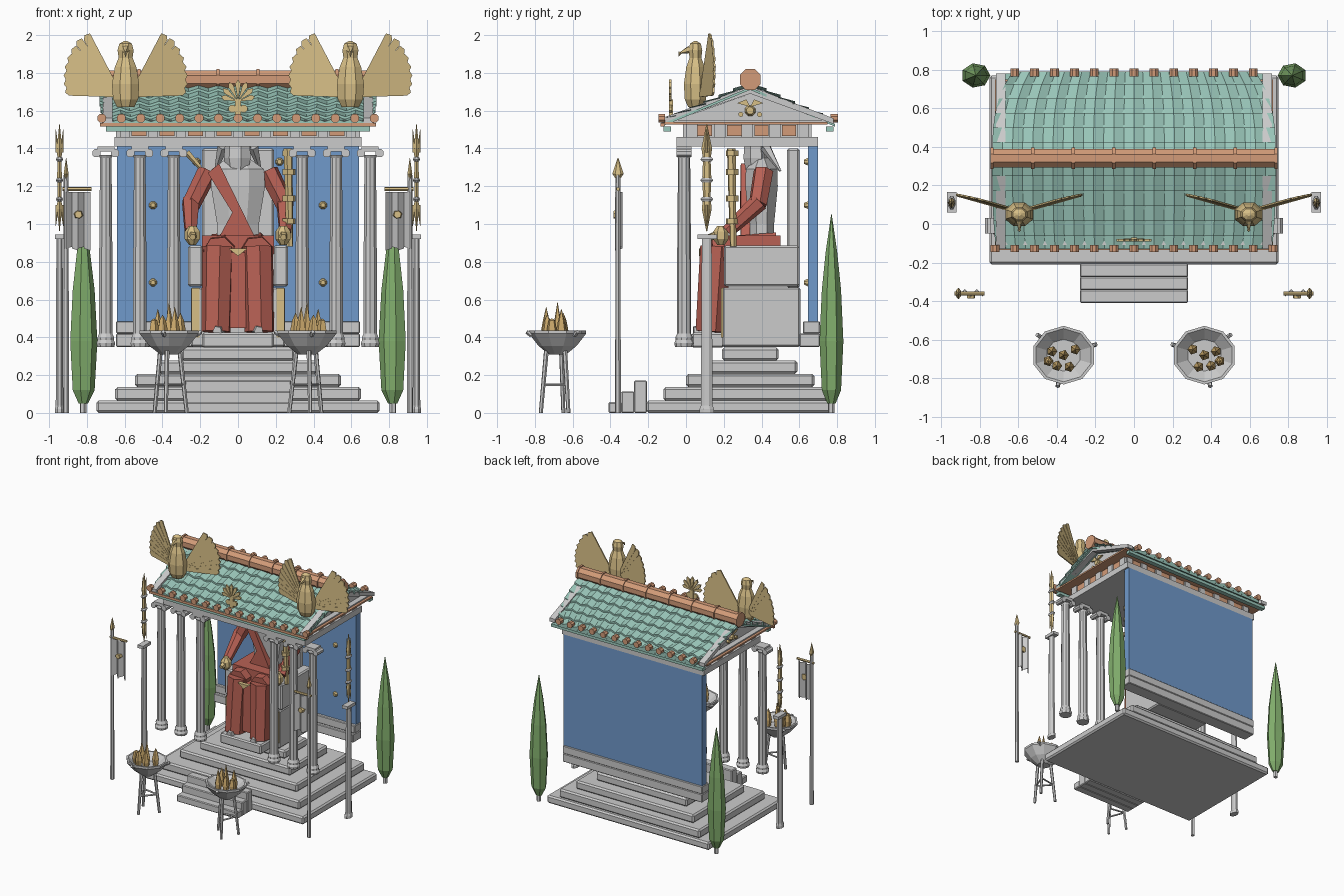
import bpy, bmesh, math
from mathutils import Vector as V

COLORS = dict(gold=(.68, .52, .24, 1), terracotta=(.65, .33, .19, 1), green=(.33, .58, .5, 1),
              blue=(.16, .32, .6, 1), red=(.48, .12, .09, 1), leaf=(.22, .42, .15, 1), flame=(.6, .4, .15, 1))
MATS = {}

def finish(name, bm, color=None, mirror=False, bevel=0):
    bmesh.ops.recalc_face_normals(bm, faces=bm.faces)
    me = bpy.data.meshes.new(name)
    bm.to_mesh(me); bm.free()
    ob = bpy.data.objects.new(name, me)
    bpy.context.collection.objects.link(ob)
    if color:
        if color not in MATS:
            MATS[color] = bpy.data.materials.new(color)
            MATS[color].diffuse_color = COLORS[color]
        me.materials.append(MATS[color])
    if bevel:
        m = ob.modifiers.new("bevel", 'BEVEL'); m.width = bevel; m.segments = 1
    if mirror:
        m = ob.modifiers.new("mirror", 'MIRROR'); m.use_mirror_merge = False
    return ob

def loft(bm, rings):
    vs = [[bm.verts.new(p) for p in r] for r in rings]
    n = len(rings[0])
    for a, b in zip(vs, vs[1:]):
        for i in range(n):
            bm.faces.new((a[i], a[(i+1) % n], b[(i+1) % n], b[i]))
    bm.faces.new(vs[0]); bm.faces.new(vs[-1])

def slab(bm, pts, off):
    loft(bm, [[V(p) for p in pts], [V(p) + V(off) for p in pts]])

def box(bm, x0, x1, y0, y1, z0, z1):
    slab(bm, [(x0, y0, z0), (x1, y0, z0), (x1, y1, z0), (x0, y1, z0)], (0, 0, z1 - z0))

def rod(bm, p, q, r1, r2, n=6):
    p, q = V(p), V(q)
    d = (q - p).normalized()
    u = d.orthogonal().normalized(); w = d.cross(u)
    def ring(c, r):
        return [c + r*(math.cos(t)*u + math.sin(t)*w) for t in [2*math.pi*(i+.5)/n for i in range(n)]]
    loft(bm, [ring(p, r1), ring(q, max(r2, .001))])

def lathe(bm, x, y, prof, n=8, sx=1, sy=1):
    loft(bm, [[(x + sx*r*math.cos(2*math.pi*(i+.5)/n), y + sy*r*math.sin(2*math.pi*(i+.5)/n), z)
               for i in range(n)] for r, z in prof])

# stepped base and front stair
bm = bmesh.new()
for hx, y0, y1, z0, z1 in [(.75, -.21, .77, 0, .065), (.65, -.12, .75, .065, .137), (.545, 0, .68, .137, .207),
                           (.42, .09, .59, .207, .277), (.3, .19, .49, .277, .345)]:
    box(bm, -hx, hx, y0, y1, z0, z1)
finish("stepped_base", bm, bevel=.012)
bm = bmesh.new()
for i in range(3):
    box(bm, -.28, .28, -.41 + .067*i, -.34 + .067*i, 0, .057*(i+1))
finish("front_stair", bm, bevel=.006)

# columns with scroll capitals
bm = bmesh.new()
for x in (.70, .52, .34):
    lathe(bm, x, -.01, [(.048, .35), (.052, .37), (.045, .385), (.046, .4), (.037, .42), (.037, .8), (.032, 1.35), (.04, 1.365)], 10)
    box(bm, x-.045, x+.045, -.05, .03, 1.385, 1.41)
    for s in (-1, 1):
        rod(bm, (x+s*.05, -.05, 1.375), (x+s*.05, .03, 1.375), .023, .023, 8)
finish("columns", bm, mirror=True)

# back wall
bm = bmesh.new(); box(bm, -.64, .64, .645, .7, .48, 1.41); finish("back_wall", bm, "blue")
bm = bmesh.new(); box(bm, -.645, .645, .6, .71, .35, .42); box(bm, -.645, .645, .62, .71, .42, .485)
finish("wall_plinth", bm, bevel=.005)
bm = bmesh.new()
for x, z in [(.45, .69), (.22, 1.33), (.45, 1.1)]:
    rod(bm, (x, .645, z), (x, .625, z), .022, .012, 8)
finish("wall_rosettes", bm, "gold", mirror=True)

# entablature
bm = bmesh.new()
box(bm, -.655, .655, -.05, .70, 1.41, 1.46)
box(bm, -.62, .62, .0, .65, 1.46, 1.53)
for i in range(9):
    x = -.6 + .15*i
    box(bm, x-.025, x+.025, -.015, .665, 1.46, 1.53)
for y in (.03, .18, .325, .47, .62):
    box(bm, -.645, .645, y-.03, y+.03, 1.46, 1.53)
box(bm, -.70, .70, -.11, .74, 1.53, 1.55)
finish("entablature", bm)
bm = bmesh.new()
for i in range(8):
    x = -.525 + .15*i
    box(bm, x-.04, x+.04, -.008, .658, 1.465, 1.525)
for y in (.255, .545, .1, .4):
    box(bm, -.635, .635, y-.038, y+.038, 1.465, 1.525)
box(bm, -.73, .73, -.135, -.115, 1.515, 1.535)
box(bm, -.72, .72, -.12, .75, 1.527, 1.54)
finish("frieze_panels", bm, "terracotta")

# gables with raking cornices
bm = bmesh.new()
slab(bm, [(-.655, -.06, 1.55), (-.655, .74, 1.55), (-.655, .34, 1.69)], (1.31, 0, 0))
for s in (-1, 1):
    x = s*.69 - .025
    slab(bm, [(x, -.13, 1.53), (x, .34, 1.69), (x, .34, 1.73), (x, -.13, 1.56)], (.05, 0, 0))
    slab(bm, [(x, .78, 1.53), (x, .34, 1.69), (x, .34, 1.73), (x, .78, 1.56)], (.05, 0, 0))
finish("gables", bm)
bm = bmesh.new()
rod(bm, (.655, .34, 1.6), (.68, .34, 1.6), .03, .02, 8)
for s in (-1, 1):
    slab(bm, [(.66, .34, 1.62), (.66, .34+s*.07, 1.64), (.66, .34+s*.02, 1.66)], (.015, 0, 0))
    rod(bm, (.655, .34+s*.05, 1.58), (.675, .34+s*.05, 1.58), .014, .014, 6)
finish("gable_ornament", bm, "gold", mirror=True)

# wavy overlapping roof tiles
bm = bmesh.new()
ROWS, N = 6, 14*4
for y1, x_eave in [(-.13, .715), (.79, .63)]:
    def pt(t, u, lift):
        half = .735 - (.735 - x_eave)*t**3
        wave = .009*math.cos(u*14*2*math.pi)
        return (half*(2*u-1), .34 + (y1-.34)*t, 1.735 - .2*t + .02*t*(t-1) + wave + lift)
    for r in range(ROWS):
        t0, t1 = r/ROWS, min(1, (r+1.15)/ROWS)
        for i in range(N):
            a, b = i/N, (i+1)/N
            q = [bm.verts.new(p) for p in (pt(t0, a, 0), pt(t0, b, 0), pt(t1, b, .016), pt(t1, a, .016))]
            bm.faces.new(q)
            lo = [bm.verts.new(p) for p in (pt(t1, a, .016), pt(t1, b, .016), pt(t1, b, -.012), pt(t1, a, -.012))]
            bm.faces.new(lo)
    slab(bm, [(-x_eave, y1, 1.515), (-.735, .34, 1.71), (.735, .34, 1.71), (x_eave, y1, 1.515)], (0, 0, .014))
    ys = -.1 if y1 < 0 else .76
    box(bm, -.7, .7, ys-.02, ys+.02, 1.49, 1.515)
bmesh.ops.remove_doubles(bm, verts=bm.verts, dist=.0001)
finish("roof_tiles", bm, "green")

# ridge beam and eave discs
bm = bmesh.new()
rod(bm, (-.74, .34, 1.765), (.74, .34, 1.765), .052, .052, 8)
for i in range(8):
    x = -.735 + .21*i
    rod(bm, (x-.008, .34, 1.765), (x+.008, .34, 1.765), .06, .06, 8)
for i in range(15):
    x = -.721 + .103*i
    rod(bm, (x, -.11, 1.56), (x, -.145, 1.56), .025, .025, 8)
    if abs(x) < .66:
        rod(bm, (x, .765, 1.56), (x, .805, 1.56), .025, .025, 8)
finish("ridge_and_eave_discs", bm, "terracotta")

# front palmette
bm = bmesh.new()
for i in range(7):
    a = math.radians(15 + 25*i); c, s = math.cos(a), math.sin(a)
    L = .085 + .03*s
    slab(bm, [(0, -.09, 1.65), (L*c*.8 - .015*s, -.09, 1.65+L*s*.8+.015*c), (L*c, -.09, 1.65+L*s),
              (L*c*.8 + .015*s, -.09, 1.65+L*s*.8-.015*c)], (0, .012, 0))
box(bm, -.015, .015, -.09, -.07, 1.57, 1.66)
for s in (-1, 1):
    rod(bm, (s*.03, -.09, 1.61), (s*.03, -.075, 1.61), .022, .022, 8)
finish("front_palmette", bm, "gold")

# roof birds with fanned wings
bm = bmesh.new()
X, Y = .595, .05
lathe(bm, X, Y, [(.05, 1.62), (.072, 1.66), (.078, 1.74), (.062, 1.83), (.04, 1.88), (.046, 1.92), (.036, 1.955), (.01, 1.968)], 8, 1, .85)
rod(bm, (X, Y-.03, 1.925), (X, Y-.085, 1.905), .022, .003, 5)
rod(bm, (X, Y-.08, 1.91), (X, Y-.09, 1.885), .01, .001, 4)
for s in (-1, 1):
    for i in range(8):
        a = math.radians(5 + 8*i); c, d = math.cos(a), math.sin(a)
        L = .29 + .09*i/7 - (.012 if i == 7 else 0)
        def f(l, w):
            x = l*c - w*d
            return (X + s*(.03 + x), Y + .01 + .28*x + .002*i, 1.682 + l*d + w*c)
        slab(bm, [f(.02, -.012), f(L-.02, -.026), f(L, -.01), f(L-.005, .02), f(.02, .012)], (0, .01, 0))
finish("roof_birds", bm, "gold", mirror=True)

# throne and footstool
bm = bmesh.new()
box(bm, -.25, .25, .19, .605, .35, .665)
box(bm, .185, .265, .2, .6, .67, .885); box(bm, -.265, -.185, .2, .6, .67, .885)
box(bm, -.19, .19, .535, .6, .66, 1.4)
box(bm, -.19, .19, .03, .2, .345, .425)
finish("throne", bm, bevel=.01)

# seated figure: body
bm = bmesh.new()
lathe(bm, 0, .40, [(.12, .9), (.12, 1.0), (.155, 1.2), (.15, 1.29), (.06, 1.35), (.05, 1.4)], 8, 1, .6)
lathe(bm, 0, .37, [(.02, 1.2), (.06, 1.28), (.075, 1.35), (.07, 1.41)], 7, 1, .9)
for i in range(5):
    x = -.08 + .04*i
    rod(bm, (x, .42, 1.41), (x*1.5, .5, 1.28), .03, .006, 5)
for s in (-1, 1):
    rod(bm, (s*.1, .12, .44), (s*.11, .04, .435), .035, .025, 5)
finish("figure_body", bm)

# seated figure: robe
bm = bmesh.new()
for s in (-1, 1):
    rod(bm, (s*.115, .13, .43), (s*.105, .16, .88), .08, .085, 7)
    rod(bm, (s*.1, .14, .85), (s*.09, .48, .87), .085, .09, 7)
    rod(bm, (s*.16, .41, 1.28), (s*.25, .38, 1.1), .055, .05, 6)
    rod(bm, (s*.25, .39, 1.12), (s*.25, .22, .96), .05, .035, 6)
box(bm, -.19, .19, .2, .5, .84, .94)
box(bm, -.1, .1, .12, .2, .45, .85)
slab(bm, [(-.16, .3, 1.27), (-.1, .29, 1.32), (.09, .29, .93), (-.1, .29, .93), (-.03, .285, 1.06)], (0, .05, 0))
finish("figure_robe", bm, "red")

# throne gold: arm heads, scepter, buckle
bm = bmesh.new()
for s in (-1, 1):
    lathe(bm, s*.24, .185, [(.02, .89), (.042, .92), (.042, .96), (.02, .99)], 7)
    rod(bm, (s*.24, .16, .94), (s*.24, .12, .93), .025, .018, 5)
    box(bm, s*.225-.02, s*.225+.02, .185, .2, .4, .66)
rod(bm, (.275, .25, .88), (.265, .24, 1.4), .018, .024, 6)
for z in (1.0, 1.12, 1.26, 1.36):
    rod(bm, (.27, .245, z), (.27, .245, z+.03), .035, .035, 6)
rod(bm, (-.27, .24, 1.38), (-.2, .24, 1.3), .018, .012, 5)
slab(bm, [(-.05, .07, .87), (.05, .07, .87), (0, .07, .83)], (0, .03, 0))
finish("throne_gold", bm, "gold")

# side pillars with gilded bolts
bm = bmesh.new()
lathe(bm, .945, .11, [(.03, 0), (.03, .02), (.024, .04), (.02, .92)], 8, .9, 1.4)
box(bm, .92, .97, .06, .165, .92, .945)
for z in (1.12, 1.22, 1.33):
    lathe(bm, .945, .11, [(.024, z), (.034, z+.012), (.024, z+.024)], 8, .6, 1.1)
finish("side_pillars", bm, mirror=True)
bm = bmesh.new()
lathe(bm, .945, .11, [(.002, .96), (.026, 1.08), (.02, 1.14), (.024, 1.25), (.02, 1.34), (.028, 1.4), (.002, 1.53)], 6, .6, 1)
for s in (-1, 1):
    rod(bm, (.945+s*.01, .11, 1.1), (.945+s*.02, .11, .99), .01, .001, 4)
    rod(bm, (.945+s*.01, .11, 1.38), (.945+s*.02, .11, 1.5), .01, .001, 4)
finish("gilded_bolts", bm, "gold", mirror=True)

# banners
bm = bmesh.new()
rod(bm, (.91, -.36, 0), (.91, -.36, 1.26), .016, .013, 6)
ws = [(.91 - .032*i, -.365 + (.02 if i % 2 else -.012)) for i in range(5)]
for i, (p, q) in enumerate(zip(ws, ws[1:])):
    zl = .88 - .02*(i % 2)
    slab(bm, [(*p, 1.17), (*q, 1.17), (*q, zl), (*p, .87)], (0, .008, 0))
finish("banners", bm, mirror=True)
bm = bmesh.new()
lathe(bm, .91, -.36, [(.012, 1.24), (.03, 1.265), (.002, 1.35)], 6, .5, 1)
rod(bm, (.93, -.36, 1.185), (.775, -.36, 1.185), .01, .01, 6)
rod(bm, (.845, -.35, 1.05), (.845, -.385, 1.05), .026, .02, 6)
finish("banner_fittings", bm, "gold", mirror=True)

# cypress trees
bm = bmesh.new()
lathe(bm, .82, .77, [(.025, .05), (.058, .12), (.072, .38), (.058, .65), (.035, .85), (.002, 1.05)], 7, 1.05, .9)
finish("cypress_trees", bm, "leaf", mirror=True)
bm = bmesh.new(); rod(bm, (.82, .77, 0), (.82, .77, .08), .018, .018, 6); finish("tree_trunks", bm, mirror=True)

# tripod braziers and flames
bm = bmesh.new()
BX, BY = .365, -.68
lathe(bm, BX, BY, [(.05, .31), (.11, .355), (.165, .42), (.165, .437), (.15, .437), (.09, .385)], 10, 1, .92)
for k in range(3):
    a = math.radians(-80 + 120*k); c, s = math.cos(a), math.sin(a)
    rod(bm, (BX+.1*c, BY+.09*s, 0), (BX+.06*c, BY+.06*s, .33), .011, .013, 6)
    b = a + math.radians(120); e, g = math.cos(b), math.sin(b)
    rod(bm, (BX+.082*c, BY+.076*s, .15), (BX+.082*e, BY+.076*g, .15), .007, .007, 5)
    rod(bm, (BX+.15*c, BY+.14*s, .41), (BX+.18*c, BY+.165*s, .43), .012, .012, 5)
finish("braziers", bm, mirror=True)
bm = bmesh.new()
for dx, dy, h in [(0, 0, .585), (.06, .02, .55), (-.06, .03, .53), (.035, -.055, .52), (-.03, -.06, .56), (.08, -.03, .5)]:
    lathe(bm, BX+dx, BY+dy, [(.02, .385), (.028, .44), (.018, .49), (.001, h)], 5)
finish("flames", bm, "flame", mirror=True)
